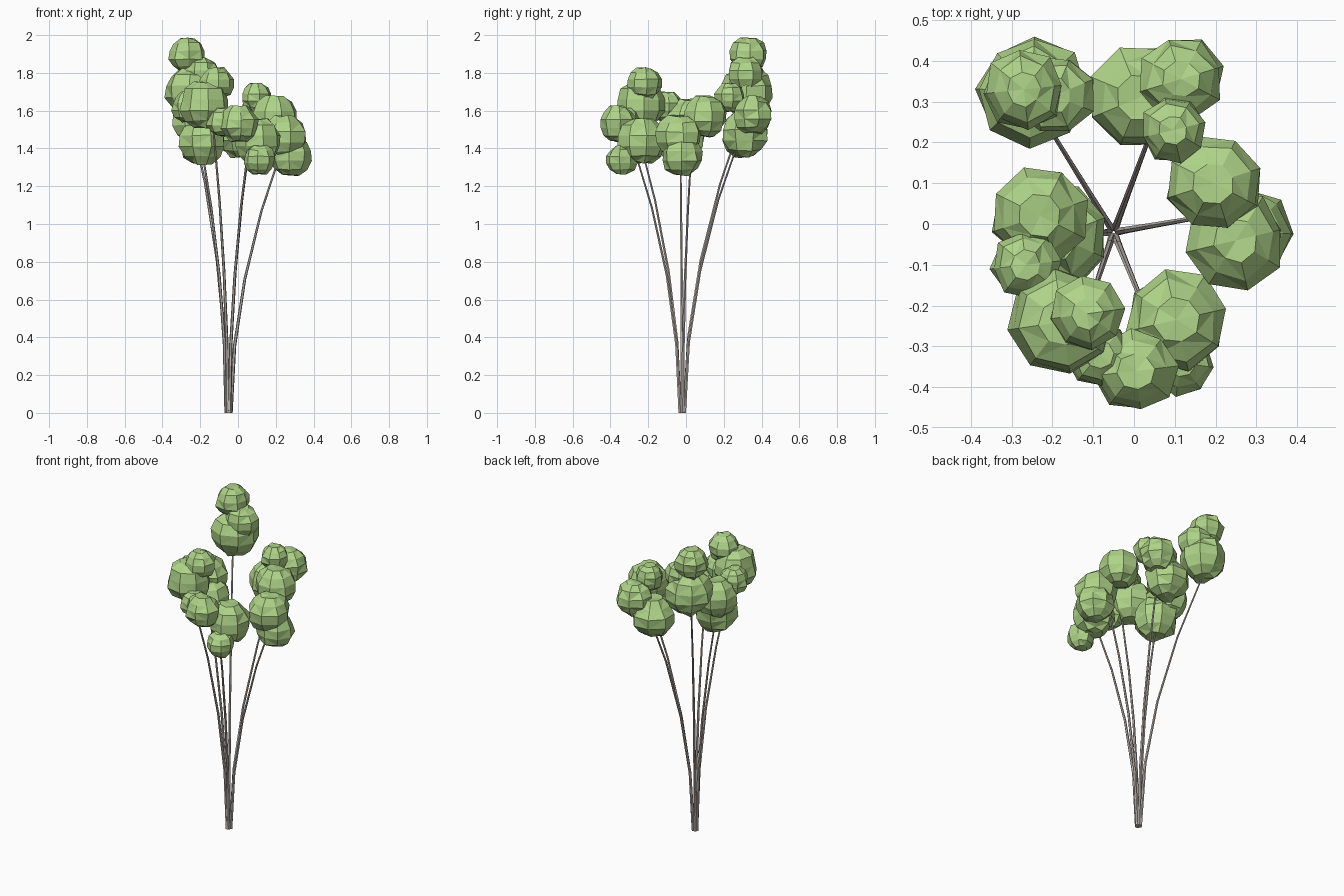
import bpy, bmesh, math, random
from mathutils import Vector

random.seed(4)
cube = bpy.data.objects.get("Cube")
if cube:
    bpy.data.objects.remove(cube, do_unlink=True)


def material(name, colour):
    mat = bpy.data.materials.new(name)
    mat.use_nodes = True
    mat.diffuse_color = (*colour, 1)
    mat.node_tree.nodes["Principled BSDF"].inputs["Base Color"].default_value = (*colour, 1)
    return mat


LEAF = material("leaf green", (0.43, 0.66, 0.25))
BARK = material("pale grey bark", (0.56, 0.50, 0.46))


def finish(bm, name, mat):
    bmesh.ops.recalc_face_normals(bm, faces=bm.faces)
    mesh = bpy.data.meshes.new(name)
    bm.to_mesh(mesh)
    bm.free()
    mesh.materials.append(mat)
    obj = bpy.data.objects.new(name, mesh)
    bpy.context.collection.objects.link(obj)
    return obj


def leaf_ball(name, centre, radius):
    """Faceted, uneven ball with dimpled poles."""
    bm = bmesh.new()
    bmesh.ops.create_uvsphere(bm, u_segments=8, v_segments=7, radius=1)
    turn = random.uniform(0, math.pi)
    c, s = math.cos(turn), math.sin(turn)
    for v in bm.verts:
        pole = abs(v.co.z) > 0.99
        size = radius * (0.93 if pole else random.uniform(0.94, 1.09))
        x, y, z = v.co
        v.co = Vector((x * c - y * s, x * s + y * c, z)) * size + Vector(centre)
    bmesh.ops.triangulate(bm, faces=bm.faces)
    return finish(bm, name, LEAF)


def stem(name, base, tip, sides=6, steps=4):
    """Tapered branch that rises steeply and bends outward."""
    bm = bmesh.new()
    rings = []
    for i in range(steps + 1):
        t = i / steps
        bend = t ** 1.9
        radius = 0.010 - 0.005 * t
        ring = []
        for k in range(sides):
            a = math.tau * k / sides
            ring.append(bm.verts.new((
                base.x + (tip.x - base.x) * bend + radius * math.cos(a),
                base.y + (tip.y - base.y) * bend + radius * math.sin(a),
                tip.z * t)))
        rings.append(ring)
    for low, high in zip(rings, rings[1:]):
        for k in range(sides):
            n = (k + 1) % sides
            bm.faces.new((low[k], low[n], high[n], high[k]))
    bm.faces.new(rings[0])
    bm.faces.new(rings[-1])
    return finish(bm, name, BARK)


# Each branch: stem tip, then its foliage balls (x, y, z, radius)
BRANCHES = {
    "back_right": ((-0.26, 0.32, 1.62), [
        (-0.25, 0.325, 1.70, 0.135), (-0.195, 0.315, 1.79, 0.098), (-0.27, 0.33, 1.895, 0.098)]),
    "back": ((0.07, 0.30, 1.50), [
        (0.015, 0.31, 1.47, 0.125), (0.115, 0.355, 1.58, 0.105), (0.095, 0.23, 1.67, 0.08)]),
    "left": ((0.24, 0.03, 1.42), [
        (0.25, -0.04, 1.46, 0.12), (0.275, -0.02, 1.36, 0.11), (0.195, 0.10, 1.57, 0.115)]),
    "front_left": ((0.06, -0.29, 1.45), [
        (0.105, -0.235, 1.44, 0.125), (0.005, -0.36, 1.53, 0.10), (0.115, -0.34, 1.34, 0.082)]),
    "front_right": ((-0.13, -0.26, 1.50), [
        (-0.175, -0.24, 1.63, 0.13), (-0.115, -0.22, 1.745, 0.09), (-0.085, -0.32, 1.54, 0.08)]),
    "right": ((-0.20, -0.03, 1.45), [
        (-0.19, -0.03, 1.44, 0.13), (-0.23, 0.02, 1.55, 0.118), (-0.265, -0.10, 1.62, 0.085)]),
}

# Stems start in a tight bundle, leaning toward their own foliage
for label, (end, balls) in BRANCHES.items():
    tip = Vector(end)
    root = Vector((-0.05, -0.02, 0))
    outward = Vector((tip.x - root.x, tip.y - root.y, 0)).normalized()
    stem(label + "_stem", root + outward * 0.012, tip)
    for i, (x, y, z, r) in enumerate(balls):
        leaf_ball(f"{label}_foliage_{i + 1}", (x, y, z), r)
